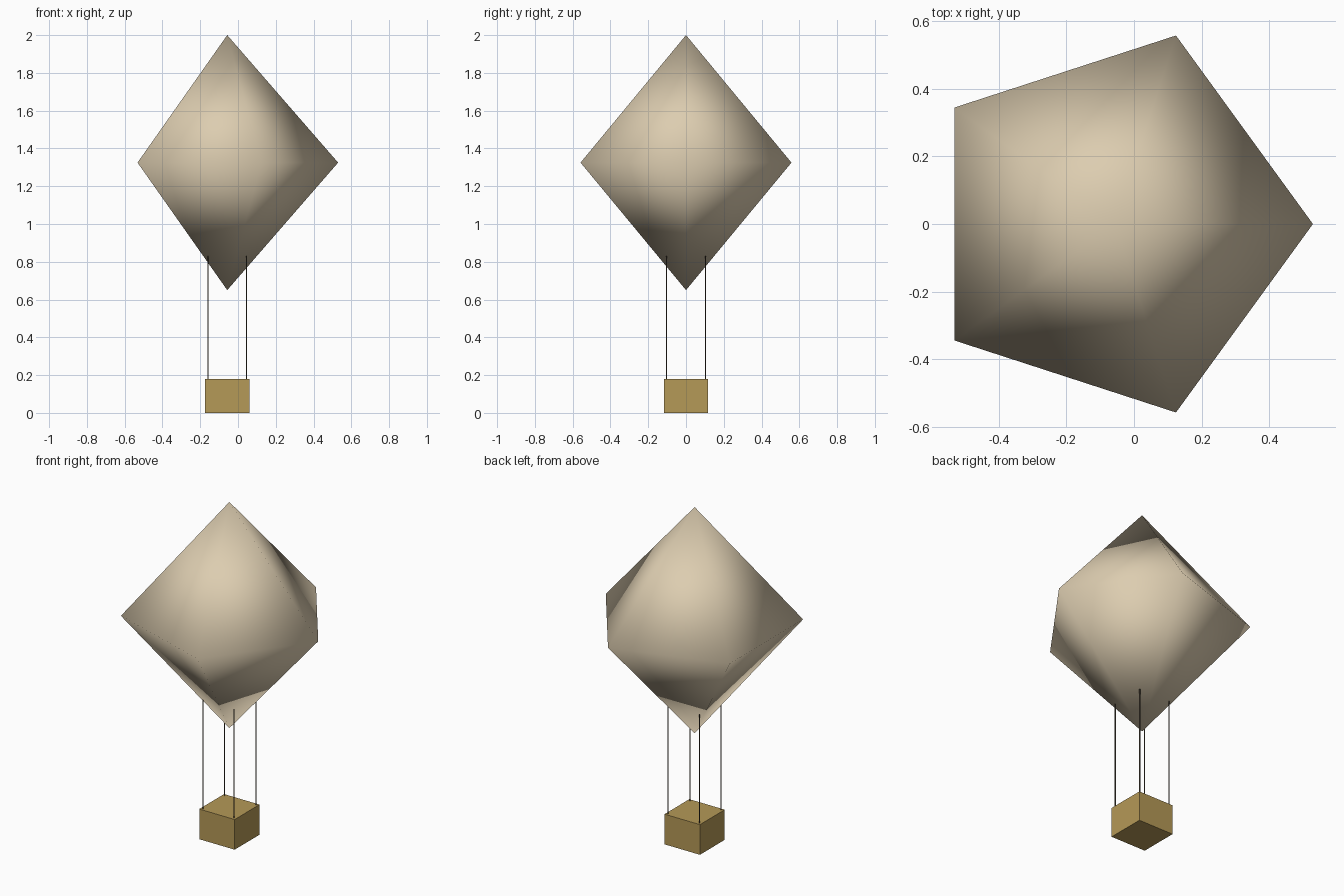
import bpy
import bmesh
from math import cos, sin, tau

cube = bpy.data.objects.get("Cube")
if cube:
    bpy.data.objects.remove(cube, do_unlink=True)

CX = -0.057          # vertical axis of the balloon
BASKET = 0.234       # basket width
BASKET_H = 0.18
ROPE_TOP = 0.83
ROPE_OFFSET = 0.103


def material(name, rgb):
    mat = bpy.data.materials.new(name)
    mat.use_nodes = True
    mat.diffuse_color = (*rgb, 1)
    mat.node_tree.nodes["Principled BSDF"].inputs["Base Color"].default_value = (*rgb, 1)
    return mat


def finish(name, mat):
    obj = bpy.context.object
    obj.name = name
    obj.data.materials.append(mat)
    return obj


cloth = material("cream cloth", (0.72, 0.61, 0.435))
wicker = material("tan wicker", (0.462, 0.319, 0.095))
cord = material("brown cord", (0.1, 0.08, 0.055))

# Envelope: five-sided double pyramid with a corner towards the left, smooth shaded
bm = bmesh.new()
top = bm.verts.new((0, 0, 0.675))
bottom = bm.verts.new((0, 0, -0.675))
ring = [bm.verts.new((0.587 * cos(tau * i / 5), 0.587 * sin(tau * i / 5), 0))
        for i in range(5)]
for i, a in enumerate(ring):
    b = ring[(i + 1) % 5]
    bm.faces.new((a, b, top)).smooth = True
    bm.faces.new((b, a, bottom)).smooth = True
mesh = bpy.data.meshes.new("envelope")
bm.to_mesh(mesh)
bm.free()
mesh.materials.append(cloth)
envelope = bpy.data.objects.new("envelope", mesh)
envelope.location = (CX, 0, 1.325)
bpy.context.collection.objects.link(envelope)

# Basket
bpy.ops.mesh.primitive_cube_add(size=1, location=(CX, 0, BASKET_H / 2))
basket = finish("basket", wicker)
basket.scale = (BASKET, BASKET, BASKET_H)

# Ropes at the four basket corners
for side, sx in (("left", 1), ("right", -1)):
    for end, sy in (("front", -1), ("back", 1)):
        bpy.ops.mesh.primitive_cylinder_add(
            vertices=6, radius=0.003, depth=ROPE_TOP - BASKET_H,
            location=(CX + sx * ROPE_OFFSET, sy * ROPE_OFFSET, (ROPE_TOP + BASKET_H) / 2))
        finish(f"rope_{end}_{side}", cord)
